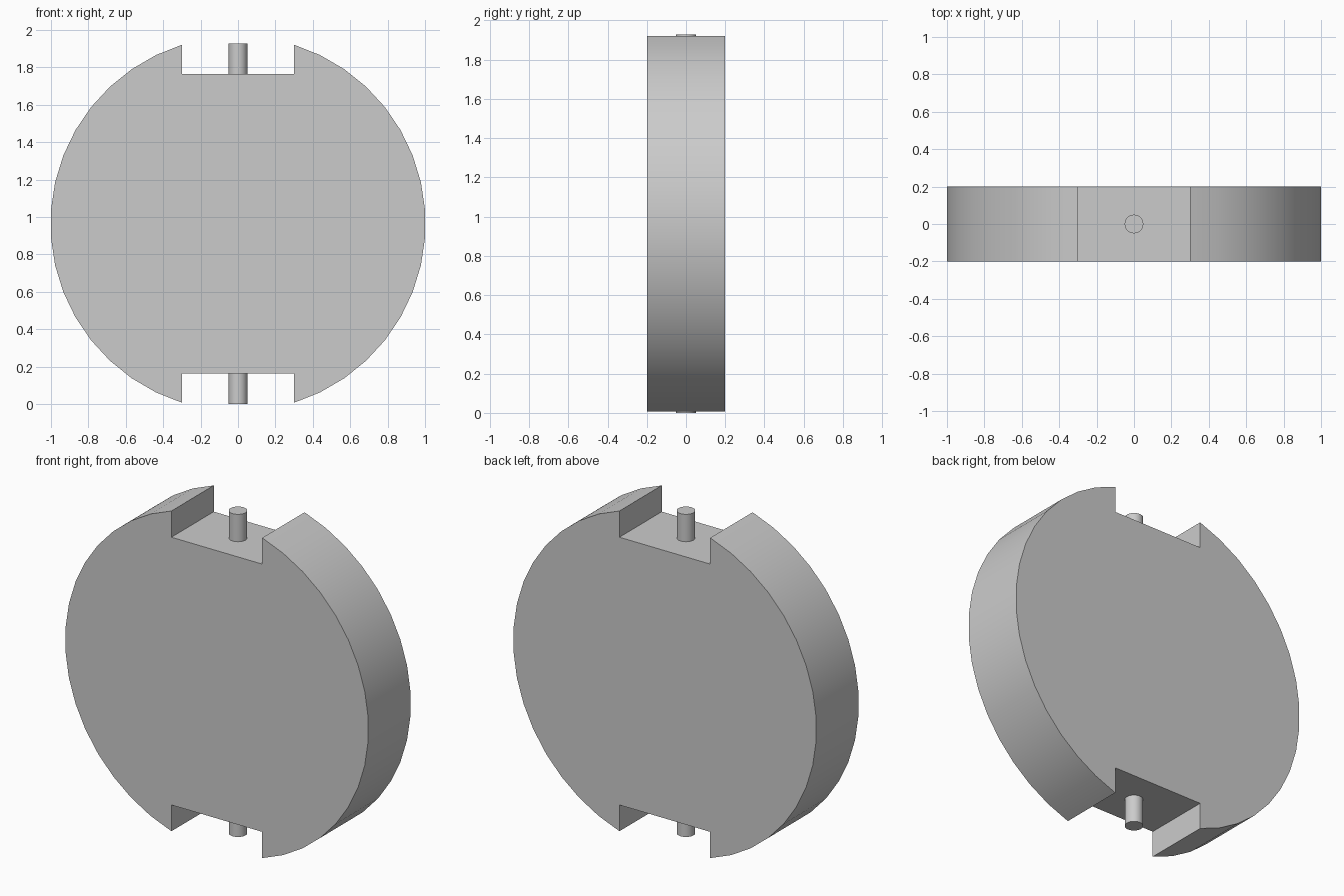
import bpy, bmesh
from math import acos, cos, sin, pi, radians

if "Cube" in bpy.data.objects:
    bpy.data.objects.remove(bpy.data.objects["Cube"])

ARC_SIDES = 17
SLOT_HALF = 0.30      # half width of the notches
FLOOR = 0.80          # notch floor distance from the disc centre
PIN_R, PIN_END = 0.05, 0.964
HALF_DEPTH = 0.20
CZ = PIN_END          # disc centre height

# Rim radius chosen so the middle facet lies at x = 1
R = 1.0028
half_angle = acos(SLOT_HALF / R)

# Profile: right arc, upper notch, left arc, lower notch
arc = [-half_angle + 2 * half_angle * i / ARC_SIDES for i in range(ARC_SIDES + 1)]
right = [(R * cos(a), R * sin(a)) for a in arc]
notch = [(SLOT_HALF, FLOOR), (-SLOT_HALF, FLOOR)]
half = right + notch
profile = half + [(-x, -z) for x, z in half]

# Notched disc
bm = bmesh.new()
face = bm.faces.new([bm.verts.new((x, -HALF_DEPTH, z + CZ)) for x, z in profile])
ext = bmesh.ops.extrude_face_region(bm, geom=[face], use_keep_orig=True)
verts = [g for g in ext["geom"] if isinstance(g, bmesh.types.BMVert)]
bmesh.ops.translate(bm, verts=verts, vec=(0, 2 * HALF_DEPTH, 0))
bmesh.ops.recalc_face_normals(bm, faces=bm.faces)
mesh = bpy.data.meshes.new("notched_disc")
bm.to_mesh(mesh)
bm.free()
disc = bpy.data.objects.new("notched_disc", mesh)
bpy.context.collection.objects.link(disc)


def smooth(obj):
    bpy.ops.object.select_all(action='DESELECT')
    obj.select_set(True)
    bpy.context.view_layer.objects.active = obj
    bpy.ops.object.shade_smooth_by_angle(angle=radians(30))


smooth(disc)

# Pivot pins, standing on the notch floors
for name, side in (("upper_pin", 1), ("lower_pin", -1)):
    bpy.ops.mesh.primitive_cylinder_add(
        vertices=32, radius=PIN_R, depth=PIN_END - FLOOR,
        location=(0, 0, CZ + side * (PIN_END + FLOOR) / 2))
    pin = bpy.context.object
    pin.name = name
    smooth(pin)
